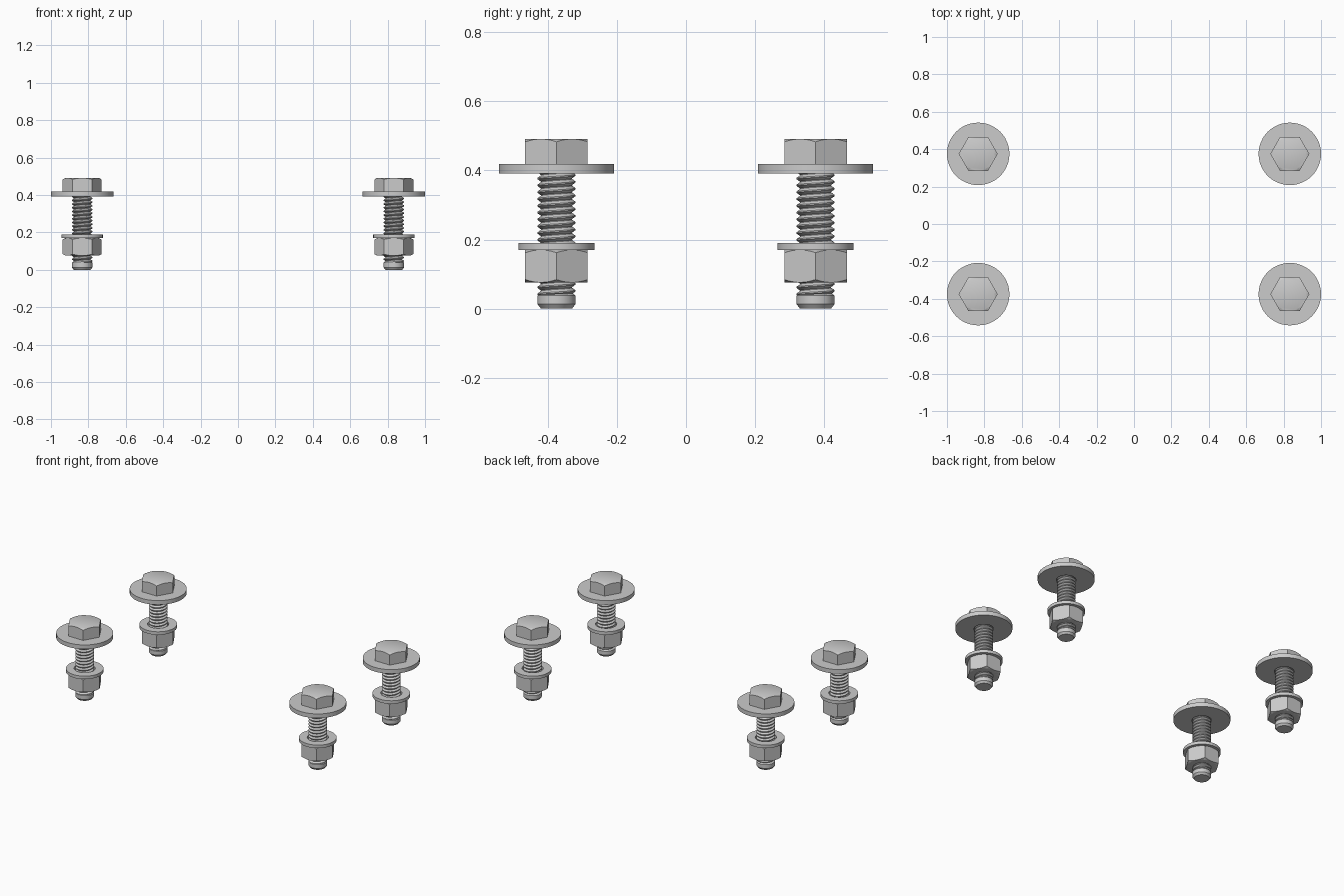
import bpy, bmesh
from math import pi, sin, cos, radians

if "Cube" in bpy.data.objects:
    bpy.data.objects.remove(bpy.data.objects["Cube"])

N = 48                      # segments around (multiple of 6)
APO = 0.0905                # hexagon half width across flats
CORNERS = [(sx * 0.833, sy * 0.375) for sx in (-1, 1) for sy in (-1, 1)]


def circle(r, z):
    return [(r * cos(2 * pi * i / N), r * sin(2 * pi * i / N), z) for i in range(N)]


def hexagon(z, slope):
    # hexagon outline whose corners drop along a chamfer cone
    pts = []
    for i in range(N):
        a = 2 * pi * i / N
        r = APO / cos((a % (pi / 3)) - pi / 6)
        pts.append((r * cos(a), r * sin(a), z - slope * (r - APO)))
    return pts


def place(name, bm):
    bmesh.ops.remove_doubles(bm, verts=bm.verts, dist=1e-6)
    bmesh.ops.recalc_face_normals(bm, faces=bm.faces)
    me = bpy.data.meshes.new(name)
    bm.to_mesh(me)
    bm.free()
    for k, (x, y) in enumerate(CORNERS):
        ob = bpy.data.objects.new(f"{name}_{k + 1}", me)
        ob.location = (x, y, 0)
        bpy.context.collection.objects.link(ob)
    bpy.ops.object.select_all(action='DESELECT')
    ob.select_set(True)
    bpy.context.view_layer.objects.active = ob
    bpy.ops.object.shade_smooth_by_angle(angle=radians(25))


def loft(name, rings, closed):
    bm = bmesh.new()
    rows = [[bm.verts.new(p) for p in ring] for ring in rings]
    pairs = list(zip(rows, rows[1:]))
    if closed:
        pairs.append((rows[-1], rows[0]))
    else:
        bm.faces.new(rows[0])
        bm.faces.new(rows[-1])
    for a, b in pairs:
        for i in range(N):
            j = (i + 1) % N
            bm.faces.new((a[i], a[j], b[j], b[i]))
    place(name, bm)


def washer(name, r_in, r_out, z0, z1):
    loft(name, [circle(r_in, z0), circle(r_out, z0), circle(r_out, z1), circle(r_in, z1)], True)


# hex head, chamfered on top
loft("bolt_head", [hexagon(0.418, 0), hexagon(0.491, 0.58), circle(APO - 0.002, 0.491)], False)

# wide washer under the head, small washer above the nut
washer("large_washer", 0.058, 0.167, 0.391, 0.418)
washer("small_washer", 0.062, 0.110, 0.170, 0.190)

# nut, chamfered on both ends
loft("nut", [circle(0.053, 0.076), circle(APO - 0.002, 0.076), hexagon(0.076, -0.58),
             hexagon(0.170, 0.58), circle(APO - 0.002, 0.170), circle(0.053, 0.170)], True)

# plain bolt tip
loft("bolt_tip", [circle(0.045, 0), circle(0.055, 0.013), circle(0.055, 0.038),
                  circle(0.046, 0.046)], False)

# helical thread: V profile swept upward, clamped to the shank length
PITCH, Z0, Z1 = 0.0197, 0.036, 0.42
PROFILE = [(0.045, 0), (0.045, 0.08), (0.055, 0.45), (0.055, 0.63), (0.045, 1)]
bm = bmesh.new()
prev = None
for i in range(int((Z1 - Z0) / PITCH + 2) * N):
    a = 2 * pi * i / N
    row = []
    for r, t in PROFILE:
        z = Z0 + PITCH * (i / N + t - 1)
        row.append(bm.verts.new((r * cos(a), r * sin(a), min(max(z, Z0), Z1))))
    if prev:
        for j in range(len(PROFILE) - 1):
            bm.faces.new((prev[j], row[j], row[j + 1], prev[j + 1]))
    prev = row
place("threaded_shank", bm)
